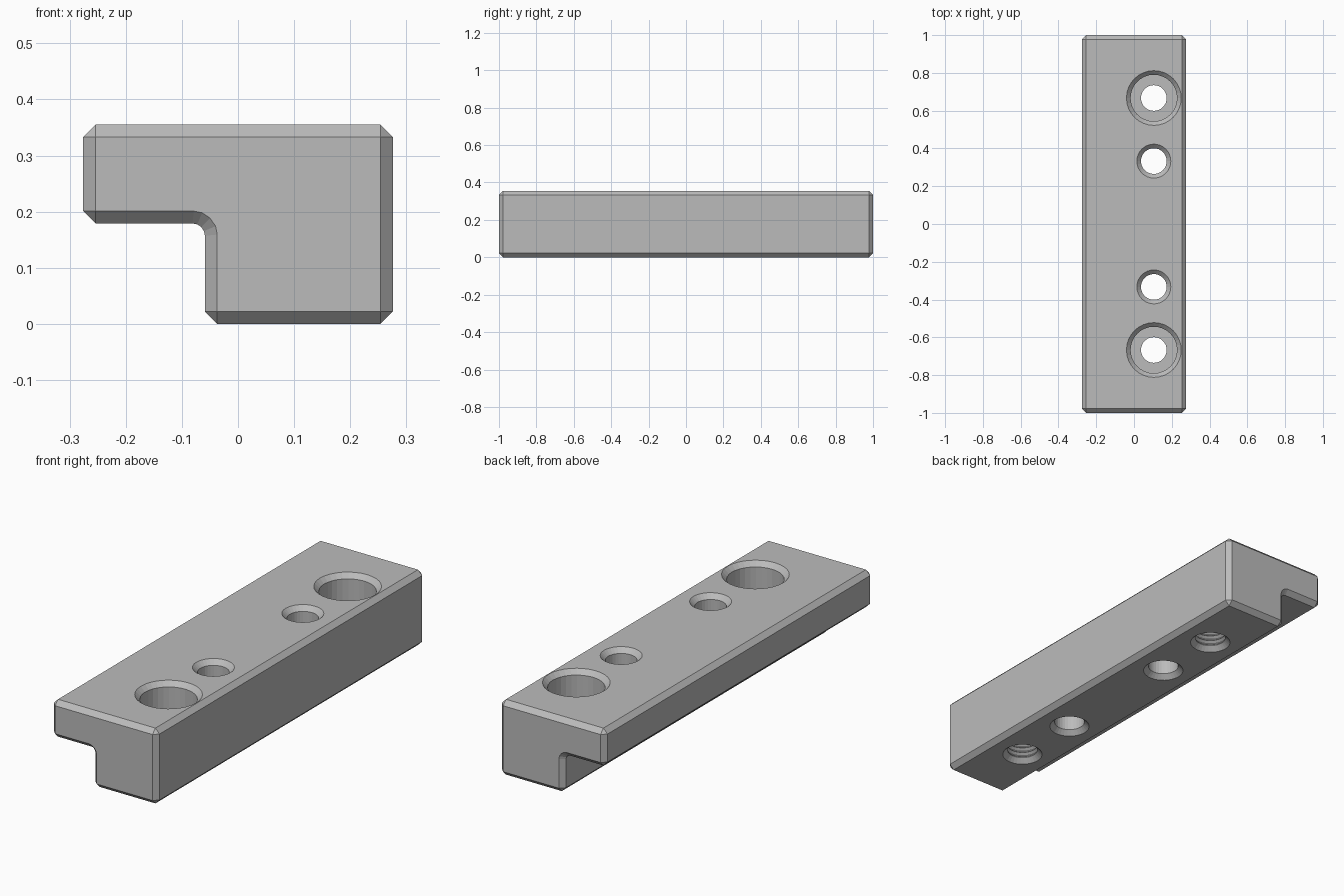
import bpy, bmesh
from math import pi, sin, cos, radians

if "Cube" in bpy.data.objects:
    bpy.data.objects.remove(bpy.data.objects["Cube"])

HALF_X, HEIGHT, CHAMFER = 0.276, 0.355, 0.022
LEG_X, STEP_Z = -0.059, 0.179
HOLE_X, HOLE_R = 0.105, 0.068

steel = bpy.data.materials.new("grey steel")
steel.use_nodes = True
grey = (0.5, 0.5, 0.5, 1)
steel.diffuse_color = grey
steel.node_tree.nodes["Principled BSDF"].inputs["Base Color"].default_value = grey


def make_object(name, bm):
    bmesh.ops.recalc_face_normals(bm, faces=bm.faces)
    mesh = bpy.data.meshes.new(name)
    bm.to_mesh(mesh)
    bm.free()
    mesh.materials.append(steel)
    obj = bpy.data.objects.new(name, mesh)
    bpy.context.collection.objects.link(obj)
    return obj


def make_bar():
    # L-shaped section with a rounded inner corner
    section = [(-HALF_X, HEIGHT), (-HALF_X, STEP_Z)]
    for i in range(5):
        a = pi / 2 * (1 - i / 4)
        section.append((LEG_X - CHAMFER + CHAMFER * cos(a),
                        STEP_Z - CHAMFER + CHAMFER * sin(a)))
    section += [(LEG_X, 0), (HALF_X, 0), (HALF_X, HEIGHT)]
    bm = bmesh.new()
    face = bm.faces.new([bm.verts.new((x, -1, z)) for x, z in section])
    out = bmesh.ops.extrude_face_region(bm, geom=[face])
    moved = [v for v in out["geom"] if isinstance(v, bmesh.types.BMVert)]
    bmesh.ops.translate(bm, verts=moved, vec=(0, 2, 0))
    bmesh.ops.recalc_face_normals(bm, faces=bm.faces)
    # Chamfer every sharp edge
    sharp = [e for e in bm.edges if e.calc_face_angle() > radians(40)]
    bmesh.ops.bevel(bm, geom=sharp, offset=CHAMFER, offset_type='OFFSET',
                    segments=1, affect='EDGES', clamp_overlap=False)
    return make_object("clamp_bar", bm)


def make_cutter(name, profile, y, sides=32):
    # Solid of revolution from (radius, height) pairs, bottom to top
    bm = bmesh.new()
    rings = [[bm.verts.new((HOLE_X + r * cos(2 * pi * i / sides),
                            y + r * sin(2 * pi * i / sides), z))
              for i in range(sides)] for r, z in profile]
    for low, high in zip(rings, rings[1:]):
        for i in range(sides):
            j = (i + 1) % sides
            bm.faces.new((low[i], low[j], high[j], high[i]))
    bm.faces.new(rings[0])
    bm.faces.new(rings[-1])
    cutter = make_object(name, bm)
    cutter.hide_render = True
    return cutter


def countersunk(r, extra=0.05):
    # Flared mouth, ordered from the surface inwards as (radius, depth)
    return [(r + CHAMFER + extra, -extra), (r, CHAMFER)]


def from_top(points):
    return [(r, HEIGHT - d) for r, d in reversed(points)]


plain = countersunk(HOLE_R) + from_top(countersunk(HOLE_R))

# Threaded lower hole opening into a wide counterbore
BORE_R, FLOOR_Z, PITCH, MAJOR_R = 0.123, 0.18, 0.024, 0.08
threaded = countersunk(HOLE_R)
z = CHAMFER + 0.004
while z + PITCH < FLOOR_Z:
    threaded += [(HOLE_R, z), (MAJOR_R, z + PITCH * 0.42),
                 (MAJOR_R, z + PITCH * 0.54), (HOLE_R, z + PITCH * 0.96)]
    z += PITCH
threaded += [(HOLE_R, FLOOR_Z), (BORE_R, FLOOR_Z)] + from_top(countersunk(BORE_R))

bar = make_bar()
cutters = []
for side in (-1, 1):
    cutters.append(make_cutter("plain_hole_cutter", plain, side * 0.333))
    cutters.append(make_cutter("threaded_hole_cutter", threaded, side * 0.667))

for cutter in cutters:
    cut = bar.modifiers.new("hole", 'BOOLEAN')
    cut.operation = 'DIFFERENCE'
    cut.solver = 'EXACT'
    cut.object = cutter

# Bake the cuts and drop the helpers
bpy.context.view_layer.update()
graph = bpy.context.evaluated_depsgraph_get()
finished = bpy.data.meshes.new_from_object(bar.evaluated_get(graph))
bar.modifiers.clear()
bar.data = finished
for cutter in cutters:
    bpy.data.objects.remove(cutter)
